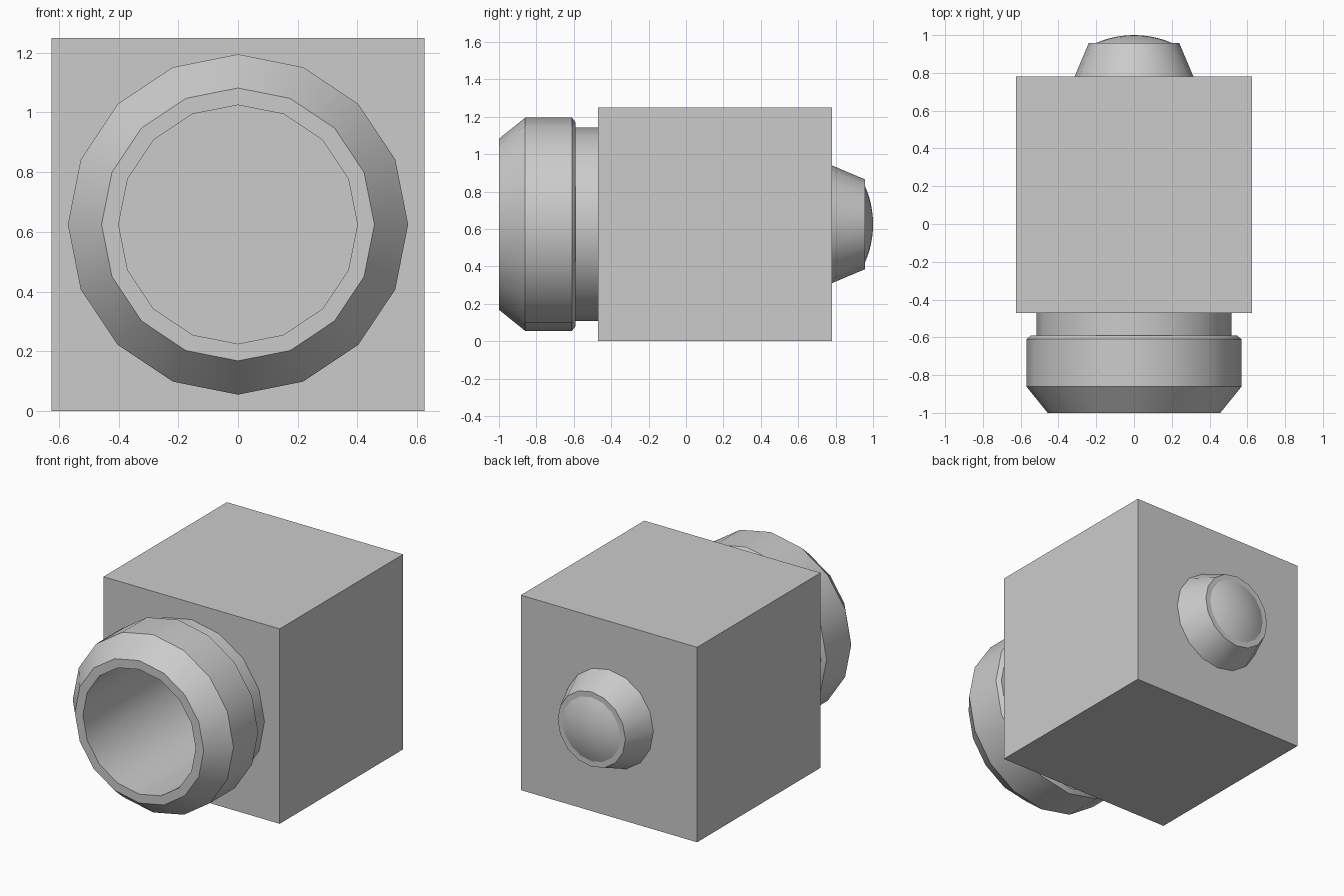
import bpy, bmesh, math

cube = bpy.data.objects.get("Cube")
if cube:
    bpy.data.objects.remove(cube, do_unlink=True)

GREY = (0.6, 0.6, 0.6, 1)
mat = bpy.data.materials.new("light grey")
mat.use_nodes = True
mat.diffuse_color = GREY
mat.node_tree.nodes["Principled BSDF"].inputs["Base Color"].default_value = GREY

SIZE = 1.25          # edge of the cubic body
MID = SIZE / 2       # height of the lens axis
SIDES = 16


def add_object(name, bm, smooth=False):
    """Turn a bmesh into a linked, coloured object."""
    bmesh.ops.recalc_face_normals(bm, faces=bm.faces)
    mesh = bpy.data.meshes.new(name)
    bm.to_mesh(mesh)
    bm.free()
    mesh.materials.append(mat)
    ob = bpy.data.objects.new(name, mesh)
    bpy.context.collection.objects.link(ob)
    if smooth:
        bpy.ops.object.select_all(action='DESELECT')
        ob.select_set(True)
        bpy.context.view_layer.objects.active = ob
        bpy.ops.object.shade_smooth_by_angle(angle=math.radians(30))
    return ob


def revolve(name, profile, smooth=True):
    """Spin (radius, y) points, starting and ending on the axis, into a solid."""
    bm = bmesh.new()
    rings = []
    for r, y in profile:
        if r == 0:
            rings.append([bm.verts.new((0, y, MID))] * SIDES)
            continue
        angles = [math.tau * i / SIDES for i in range(SIDES)]
        rings.append([bm.verts.new((r * math.cos(a), y, MID + r * math.sin(a)))
                      for a in angles])
    for a, b in zip(rings, rings[1:]):
        for i in range(SIDES):
            j = (i + 1) % SIDES
            bm.faces.new(dict.fromkeys((a[i], a[j], b[j], b[i])))
    return add_object(name, bm, smooth)


# Cubic body with a socket for the lens barrel
bm = bmesh.new()
bmesh.ops.create_cube(bm, size=SIZE)
bmesh.ops.translate(bm, verts=bm.verts, vec=(0, 0.155, MID))
body = add_object("body", bm)

cutter = revolve("socket_cutter", [(0, -0.8), (0.44, -0.8), (0.44, 0.01), (0, 0.01)], False)
cutter.hide_render = True
cutter.hide_viewport = False
cut = body.modifiers.new("socket", 'BOOLEAN')
cut.operation = 'DIFFERENCE'
cut.solver = 'EXACT'
cut.object = cutter
bpy.context.view_layer.objects.active = body
bpy.ops.object.modifier_apply(modifier=cut.name)
bpy.data.objects.remove(cutter, do_unlink=True)

# Hollow lens barrel with a chamfered hood and a narrower neck
revolve("lens_barrel", [
    (0, 0), (0.4, 0), (0.4, -1), (0.457, -1), (0.57, -0.86), (0.57, -0.61),
    (0.545, -0.59), (0.517, -0.59), (0.517, -0.46), (0.45, -0.46),
    (0.45, 0.02), (0, 0.02)])

# Tapered eyepiece on the back
revolve("eyepiece", [(0, 0.77), (0.319, 0.77), (0.24, 0.957), (0, 0.957)])

# Shallow domed glass in the eyepiece
RADIUS, HEIGHT, BASE, STEPS = 0.205, 0.043, 0.957, 6
sphere = (RADIUS ** 2 + HEIGHT ** 2) / (2 * HEIGHT)
half = math.asin(RADIUS / sphere)
dome = []
for i in range(STEPS + 1):
    a = half * (1 - i / STEPS)
    dome.append((sphere * math.sin(a), 1 - sphere * (1 - math.cos(a))))
dome[-1] = (0, 1)
revolve("eyepiece_glass", [(0, BASE - 0.01), (RADIUS, BASE - 0.01)] + dome)
